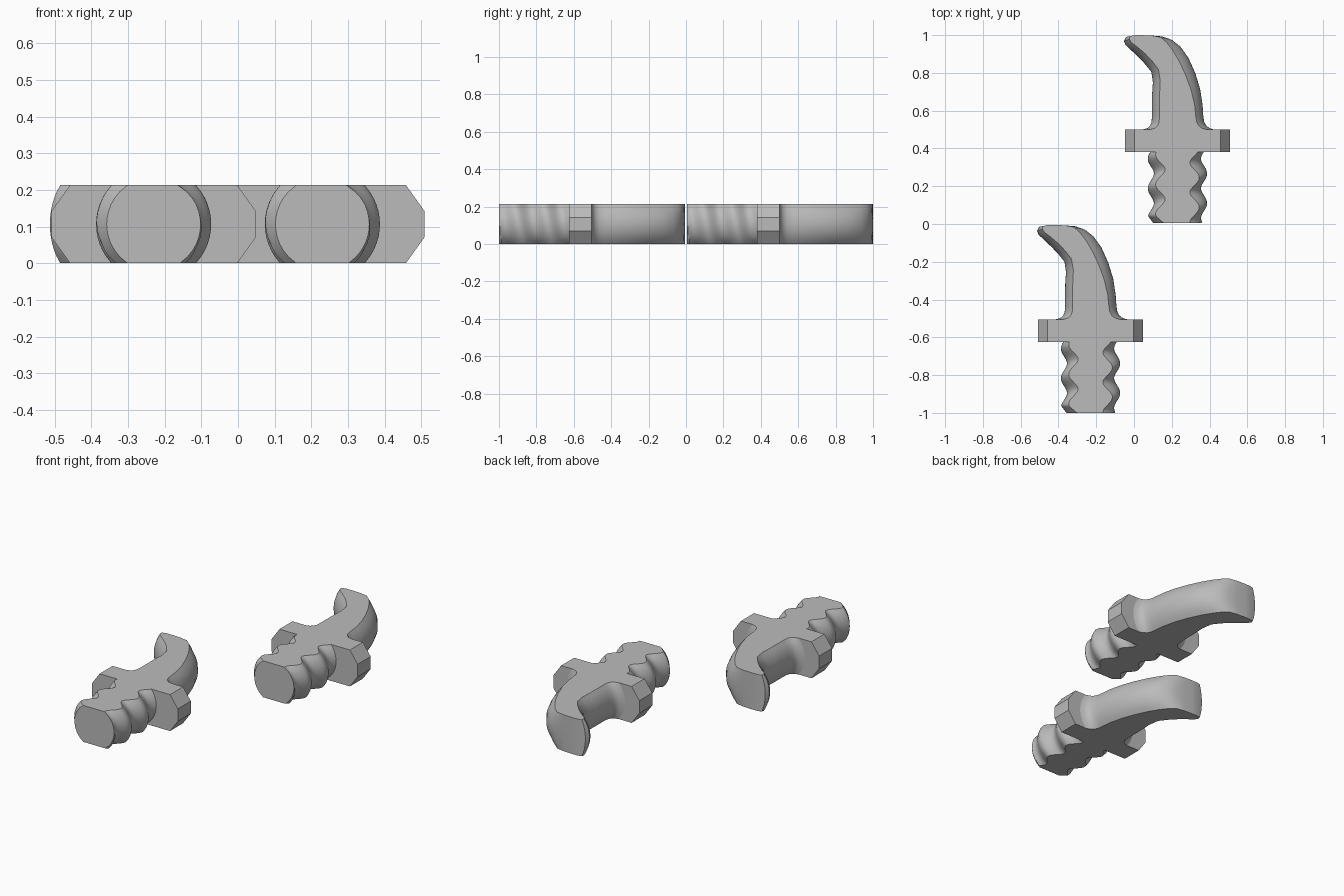
import bpy, bmesh, math
from mathutils import Vector

if "Cube" in bpy.data.objects:
    bpy.data.objects.remove(bpy.data.objects["Cube"])

H = 0.1065          # half thickness
N = 12              # steps over the thickness
LEVELS = [H * (2 * i / N - 1) for i in range(N + 1)]

grey = bpy.data.materials.new("plain grey")
grey.diffuse_color = (0.5, 0.5, 0.5, 1)
grey.use_nodes = True
grey.node_tree.nodes["Principled BSDF"].inputs["Base Color"].default_value = grey.diffuse_color


def loft(name, rings, cap_start, cap_end):
    """Skin a list of equal-length closed rings."""
    bm = bmesh.new()
    vs = [[bm.verts.new(p) for p in ring] for ring in rings]
    n = len(rings[0])
    for a, b in zip(vs, vs[1:]):
        for i in range(n):
            j = (i + 1) % n
            bm.faces.new((a[i], a[j], b[j], b[i]))
    if cap_start:
        bm.faces.new(vs[0])
    if cap_end:
        bm.faces.new(vs[-1])
    bmesh.ops.recalc_face_normals(bm, faces=bm.faces)
    me = bpy.data.meshes.new(name)
    bm.to_mesh(me)
    bm.free()
    me.materials.append(grey)
    ob = bpy.data.objects.new(name, me)
    bpy.context.collection.objects.link(ob)
    bpy.ops.object.select_all(action='DESELECT')
    ob.select_set(True)
    bpy.context.view_layer.objects.active = ob
    bpy.ops.object.shade_smooth_by_angle(angle=math.radians(35))
    return ob


def thread_ring(y):
    """Round section with flats, its radius following a helical wave."""
    def radius(theta):
        wave = math.cos(2 * math.pi * (y - 0.11) / 0.157 + theta)
        return min(0.141 + 0.016 * wave, 0.128 + 0.75 * (y - 0.005))
    ring = []
    for side in (1, -1):
        for z in LEVELS[::side]:
            t = math.asin(z / 0.141)
            r = radius(t if side > 0 else math.pi - t)
            ring.append((side * math.sqrt(r * r - z * z), y, z + H))
    return ring


def hook_ring(lx, ly, rx, ry, dl, dr):
    """Section between a left and a right outline point, with bulged sides."""
    left, right = Vector((lx, ly, 0)), Vector((rx, ry, 0))
    across = (right - left).normalized()

    def bulge(z):
        return (0.16 - math.sqrt(0.16 ** 2 - z * z)) / (0.16 - math.sqrt(0.16 ** 2 - H * H))
    up = Vector((0, 0, 1))
    ring = [right - across * dr * bulge(z) + up * (z + H) for z in LEVELS]
    ring += [left + across * dl * bulge(z) + up * (z + H) for z in LEVELS[::-1]]
    return ring


# left x, left y, right x, right y, left inset, right inset
HOOK = [
    (-.185, .500, .195, .500, .04, .04), (-.160, .507, .170, .507, .04, .04),
    (-.145, .520, .153, .520, .04, .04), (-.137, .540, .142, .540, .04, .04),
    (-.135, .570, .137, .570, .04, .04), (-.135, .630, .133, .630, .04, .042),
    (-.134, .690, .120, .715, .04, .048), (-.130, .750, .094, .800, .04, .052),
    (-.138, .805, .058, .880, .04, .052), (-.170, .845, .015, .940, .04, .045),
    (-.205, .882, -.030, .975, .04, .030), (-.245, .920, -.080, .993, .038, .010),
    (-.275, .948, -.140, .998, .034, 0), (-.283, .968, -.195, 1.0, .030, 0),
    (-.272, .990, -.225, 1.0, .020, 0),
]

# Octagonal outline of the collar
C, ZC = 0.05, 0.07
quarter = [(.278, H - ZC), (.278 - C, H)]
collar = quarter + [(-x, z) for x, z in quarter[::-1]]
collar += [(-x, -z) for x, z in collar]

for label, cx, oy in (("front", -0.23, -1.005), ("back", 0.23, 0.0)):
    parts = [
        # Threaded plug
        loft(label + "_threaded_plug",
             [thread_ring(0.005 + 0.375 * i / 60) for i in range(61)], True, False),
        # Collar
        loft(label + "_collar",
             [[(x, y, z + H) for x, z in collar] for y in (0.38, 0.50)], True, True),
        # Curved hook
        loft(label + "_hook", [hook_ring(*s) for s in HOOK], False, True),
    ]
    for ob in parts:
        ob.location = (cx, oy, 0)
